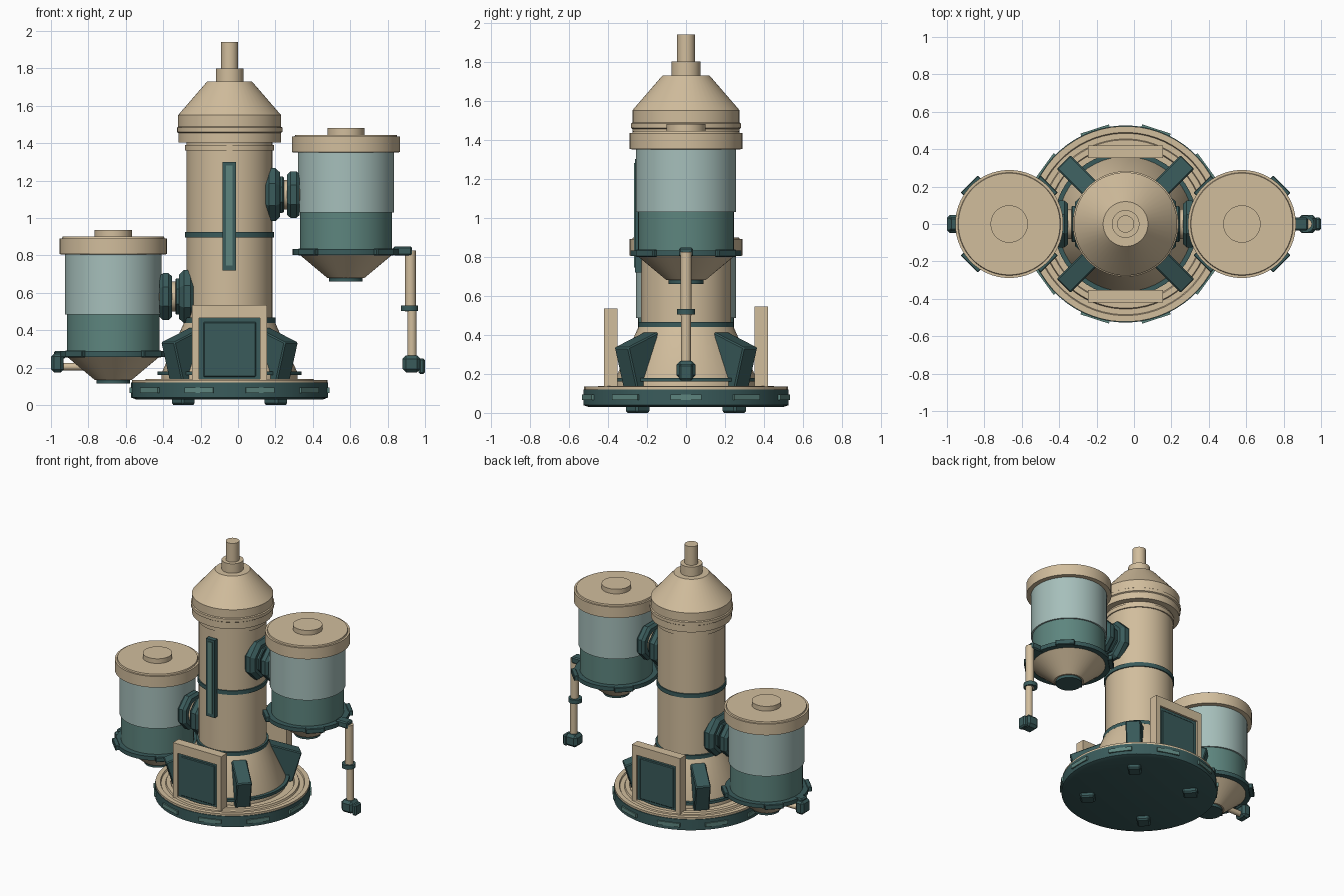
import bpy, bmesh, math
from mathutils import Matrix, Vector

if "Cube" in bpy.data.objects:
    bpy.data.objects.remove(bpy.data.objects["Cube"])

def material(name, rgb):
    m = bpy.data.materials.new(name)
    m.diffuse_color = (*rgb, 1)
    m.use_nodes = True
    m.node_tree.nodes["Principled BSDF"].inputs["Base Color"].default_value = m.diffuse_color
    return m

SAND = material("sand", (0.64, 0.51, 0.335))
DARK = material("dark teal", (0.042, 0.105, 0.105))
MID = material("mid teal", (0.11, 0.235, 0.21))
PALE = material("pale teal", (0.38, 0.52, 0.495))
CX = -0.045  # axis of the central column

def finish(name, bm, mat, matrix=None):
    if matrix:
        bm.transform(matrix)
    bmesh.ops.recalc_face_normals(bm, faces=bm.faces)
    me = bpy.data.meshes.new(name)
    bm.to_mesh(me)
    bm.free()
    me.materials.append(mat)
    me.shade_smooth()
    me.set_sharp_from_angle(angle=math.radians(30))
    ob = bpy.data.objects.new(name, me)
    bpy.context.collection.objects.link(ob)
    return ob

def lathe(name, profile, mat, pos=(0, 0, 0), axis='Z', sides=48):
    """Closed solid of revolution from (radius, height) points."""
    bm = bmesh.new()
    rings = []
    for r, z in profile:
        rings.append([bm.verts.new((r * math.cos(a), r * math.sin(a), z))
                      for a in (2 * math.pi * (i + 0.5) / sides for i in range(sides))])
    for lo, hi in zip(rings, rings[1:]):
        for i in range(sides):
            j = (i + 1) % sides
            bm.faces.new((lo[i], lo[j], hi[j], hi[i]))
    bm.faces.new(rings[0][::-1])
    bm.faces.new(rings[-1])
    turn = Matrix.Rotation(math.pi / 2, 4, 'Y') if axis == 'X' else Matrix()
    return finish(name, bm, mat, Matrix.Translation(pos) @ turn)

def tube(name, r, z0, z1, mat, x=CX, y=0, sides=48):
    return lathe(name, [(r, z0), (r, z1)], mat, (x, y, 0), sides=sides)

def box(name, lo, hi, mat, bevel=0, matrix=None):
    bm = bmesh.new()
    bmesh.ops.create_cube(bm, size=1)
    lo, hi = Vector(lo), Vector(hi)
    for v in bm.verts:
        v.co = Vector([(a + b) / 2 + c * (b - a) for a, b, c in zip(lo, hi, v.co)])
    if bevel:
        bmesh.ops.bevel(bm, geom=bm.edges[:], offset=bevel, segments=1, affect='EDGES')
    return finish(name, bm, mat, matrix)

def around(x, angle, z=0):
    return Matrix.Translation((x, 0, z)) @ Matrix.Rotation(math.radians(angle), 4, 'Z')

# Base disc with stepped deck, rim plates and feet
lathe("base_disc", [(0.50, 0.03), (0.527, 0.04), (0.527, 0.12), (0.515, 0.122)], DARK, (CX, 0, 0), sides=64)
lathe("base_deck", [(0.523, 0.119), (0.523, 0.135), (0.49, 0.135), (0.485, 0.125), (0.455, 0.125),
                    (0.45, 0.138), (0.42, 0.138), (0.415, 0.128), (0.38, 0.128)], SAND, (CX, 0, 0), sides=64)
for i in range(10):
    box("rim_plate", (0.50, -0.08, 0.065), (0.534, 0.08, 0.093), MID, matrix=around(CX, 36 * i))
for i in range(4):
    box("foot", (0.30, -0.045, 0), (0.40, 0.045, 0.04), DARK, 0.01, around(CX, 45 + 90 * i))

# Column skirt, shaft and bands
lathe("column_skirt", [(0.365, 0.12), (0.365, 0.17), (0.24, 0.45)], SAND, (CX, 0, 0))
tube("skirt_ring", 0.385, 0.16, 0.18, DARK)
tube("column", 0.23, 0.44, 1.41, SAND)
tube("lower_band", 0.245, 0.44, 0.467, DARK)
tube("middle_band", 0.238, 0.895, 0.925, DARK)
tube("upper_band", 0.238, 1.36, 1.39, SAND)

# Domed head and spire
lathe("head", [(0.275, 1.405), (0.275, 1.455), (0.283, 1.46), (0.283, 1.483), (0.276, 1.488),
               (0.276, 1.55), (0.12, 1.73)], SAND, (CX, 0, 0))
tube("spire_base", 0.074, 1.72, 1.80, SAND, sides=32)
tube("spire_tip", 0.046, 1.79, 1.94, SAND, sides=32)

# Vertical gauge on the column front
box("gauge_frame", (-0.082, -0.262, 0.72), (-0.01, -0.20, 1.30), DARK)
box("gauge_strip", (-0.063, -0.266, 0.745), (-0.029, -0.255, 1.28), MID)

# Framed panels at the front and back
for s, top in ((-1, 0.535), (1, 0.545)):
    def panel_box(name, x0, x1, y0, y1, z0, z1, mat, bevel=0):
        a, b = sorted((s * y0, s * y1))
        box(name, (CX + x0, a, z0), (CX + x1, b, z1), mat, bevel)
    panel_box("panel_back", -0.17, 0.17, 0.352, 0.39, 0.12, top - 0.06, SAND)
    panel_box("panel_left", -0.20, -0.163, 0.352, 0.42, 0.12, top, SAND)
    panel_box("panel_right", 0.163, 0.20, 0.352, 0.42, 0.12, top, SAND)
    panel_box("panel_top", -0.163, 0.163, 0.352, 0.42, top - 0.07, top, SAND)
    panel_box("panel_inset", -0.165, 0.165, 0.38, 0.405, 0.125, top - 0.069, DARK)
    panel_box("panel_raised", -0.14, 0.14, 0.40, 0.412, 0.15, top - 0.09, DARK, 0.005)

# Diagonal buttresses
def buttress(name, profile, half, angle, mat):
    bm = bmesh.new()
    face = bm.faces.new([bm.verts.new((r, -half, z)) for r, z in profile])
    ext = bmesh.ops.extrude_face_region(bm, geom=[face])
    bmesh.ops.translate(bm, vec=(0, 2 * half, 0),
                        verts=[v for v in ext['geom'] if isinstance(v, bmesh.types.BMVert)])
    bmesh.ops.bevel(bm, geom=bm.edges[:], offset=0.007, segments=1, affect='EDGES')
    finish(name, bm, mat, around(CX, angle))

for i in range(4):
    buttress("buttress", [(0.25, 0.415), (0.47, 0.335), (0.405, 0.125), (0.30, 0.125)],
             0.052, 45 + 90 * i, DARK)

# Two storage tanks with couplings, mirrored about the column
for s, dz in ((1, 0), (-1, -0.545)):
    x = CX + s * 0.622
    p = (x, 0, dz)
    lathe("tank_lid", [(0.27, 1.35), (0.289, 1.352), (0.289, 1.435), (0.275, 1.435), (0.272, 1.445)], SAND, p)
    tube("lid_knob", 0.10, 1.44 + dz, 1.48 + dz, SAND, x)
    tube("tank_glass", 0.258, 1.03 + dz, 1.355 + dz, PALE, x)
    tube("tank_lower", 0.247, 0.82 + dz, 1.031 + dz, MID, x)
    tube("tank_rim", 0.285, 0.803 + dz, 0.833 + dz, DARK, x)
    lathe("tank_hopper", [(0.10, 0.68), (0.25, 0.805)], SAND, p)
    tube("hopper_cap", 0.09, 0.66 + dz, 0.70 + dz, DARK, x, sides=24)
    for k in range(4):
        box("rim_clip", (0.27, -0.065, 0.80), (0.302, 0.065, 0.837), DARK, 0.004, around(x, 45 + 90 * k, dz))

    # Coupling flanges between column and tank
    zc = 1.125 + dz
    def flange(name, x0, x1, r, mat, c=0.02, sides=8):
        lathe(name, [(r - c, x0), (r, x0 + c), (r, x1 - c), (r - c, x1)], mat,
              (CX + s * (x0 + x1) / 2 - (x0 + x1) / 2, 0, zc), 'X', sides)
    flange("column_flange", 0.185, 0.27, 0.153, DARK, 0.025)
    flange("coupling_pipe", 0.22, 0.40, 0.08, SAND, 0.002, 24)
    flange("coupling_collar", 0.265, 0.29, 0.105, DARK, 0.006)
    flange("tank_flange", 0.308, 0.375, 0.135, DARK, 0.018)

# Hanging hose on the right tank
box("hose_bracket", (0.83, -0.035, 0.80), (0.93, 0.035, 0.848), DARK, 0.008)
tube("hose_upper", 0.029, 0.50, 0.825, SAND, 0.922, sides=20)
tube("hose_lower", 0.025, 0.24, 0.51, SAND, 0.93, sides=20)
tube("hose_ring", 0.047, 0.503, 0.533, DARK, 0.917, sides=16)
box("hose_nozzle", (0.88, -0.048, 0.175), (0.975, 0.048, 0.265), DARK, 0.018)
box("nozzle_tip", (0.965, -0.035, 0.165), (1.0, 0.035, 0.25), DARK, 0.01)

# Short outlet on the left tank
box("outlet_bracket", (-0.985, -0.035, 0.25), (-0.92, 0.035, 0.29), DARK, 0.008)
lathe("outlet_pipe", [(0.02, -0.95), (0.02, -0.80)], SAND, (0, 0, 0.205), 'X', 20)
box("outlet_nozzle", (-1.0, -0.048, 0.175), (-0.932, 0.048, 0.275), DARK, 0.016)
